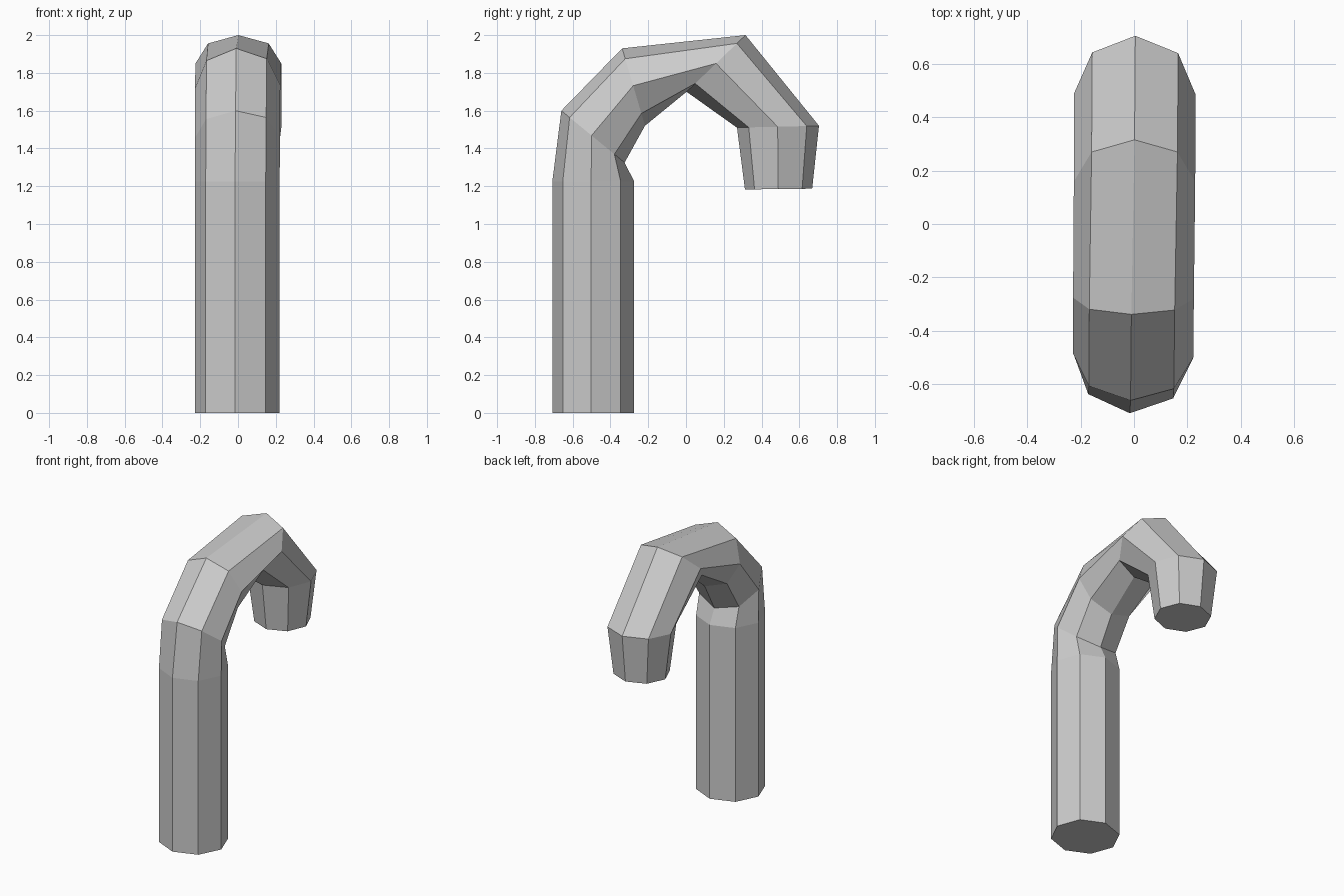
import bpy, bmesh
from math import sin, cos, radians

if "Cube" in bpy.data.objects:
    bpy.data.objects.remove(bpy.data.objects["Cube"])

SIDES = 8
# Cross-sections along the cane: outer (y, z), inner (y, z), x centre, x radius, twist
SECTIONS = [
    ((-0.708, 0.00), (-0.274, 0.00), -0.004, 0.225, -3),
    ((-0.708, 1.225), (-0.274, 1.225), -0.004, 0.225, -3),
    ((-0.660, 1.60), (-0.325, 1.325), -0.003, 0.225, -2.5),
    ((-0.338, 1.93), (-0.217, 1.52), -0.002, 0.226, -2),
    ((0.315, 2.00), (0.003, 1.70), 0.002, 0.227, 0),
    ((0.704, 1.52), (0.270, 1.51), 0.003, 0.227, 0.5),
    ((0.668, 1.187), (0.312, 1.183), 0.003, 0.185, 0.5),
]


def add_ring(bm, outer, inner, cx, rx, twist):
    cy, cz = (outer[0] + inner[0]) / 2, (outer[1] + inner[1]) / 2
    uy, uz = outer[0] - cy, outer[1] - cz
    ring = []
    for k in range(SIDES):
        a = radians(360 * k / SIDES + twist)
        ring.append(bm.verts.new((cx + rx * sin(a), cy + uy * cos(a), cz + uz * cos(a))))
    return ring


# Hooked tube with capped ends
bm = bmesh.new()
rings = [add_ring(bm, *s) for s in SECTIONS]
for lower, upper in zip(rings, rings[1:]):
    for k in range(SIDES):
        n = (k + 1) % SIDES
        bm.faces.new((lower[k], lower[n], upper[n], upper[k]))
bm.faces.new(rings[0][::-1])
bm.faces.new(rings[-1])
bmesh.ops.recalc_face_normals(bm, faces=bm.faces)

mesh = bpy.data.meshes.new("hooked_pipe")
bm.to_mesh(mesh)
bm.free()
bpy.context.collection.objects.link(bpy.data.objects.new("hooked_pipe", mesh))
